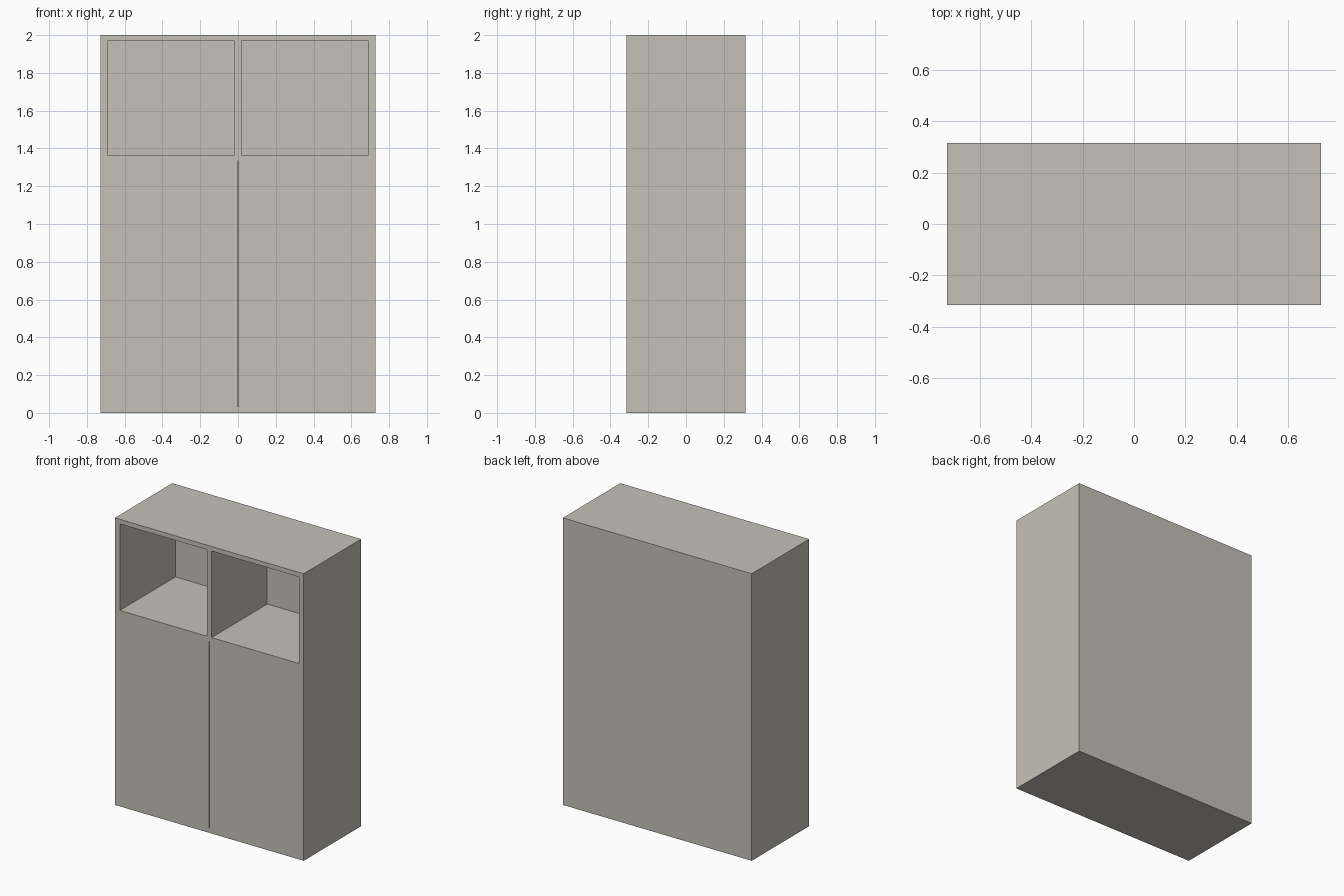
import bpy

if "Cube" in bpy.data.objects:
    bpy.data.objects.remove(bpy.data.objects["Cube"])

W, D, H = 0.728, 0.316, 2.0      # half width, half depth, height
INNER = 0.69                     # inner face of the side panels
BACK = 0.296                     # inner face of the back panel
DOOR_BACK = -0.28                # inner face of the doors

paint = bpy.data.materials.new("warm grey laminate")
paint.diffuse_color = (0.56, 0.535, 0.48, 1)
paint.use_nodes = True
paint.node_tree.nodes["Principled BSDF"].inputs["Base Color"].default_value = paint.diffuse_color


def box(name, lo, hi):
    """Box spanning two opposite corners."""
    mid = [(a + b) / 2 for a, b in zip(lo, hi)]
    bpy.ops.mesh.primitive_cube_add(size=1, location=mid)
    ob = bpy.context.object
    ob.name = name
    ob.scale = [b - a for a, b in zip(lo, hi)]
    bpy.ops.object.transform_apply(location=True, rotation=False, scale=True)
    ob.data.materials.append(paint)
    return ob


def cut(target, lo, hi):
    """Subtract a box from the target and discard the cutter."""
    cutter = box("cutter", lo, hi)
    cutter.hide_render = True
    mod = target.modifiers.new("cut", 'BOOLEAN')
    mod.operation = 'DIFFERENCE'
    mod.solver = 'EXACT'
    mod.object = cutter
    bpy.context.view_layer.objects.active = target
    bpy.ops.object.modifier_apply(modifier=mod.name)
    bpy.data.objects.remove(cutter)


# Cabinet body
cabinet = box("cabinet", (-W, -D, 0), (W, D, H))

# Two open cubbies at the top, either side of a divider
for x0, x1 in ((-INNER, -0.018), (0.018, INNER)):
    cut(cabinet, (x0, -D - 0.1, 1.365), (x1, BACK, 1.968))

# Closed storage space behind the doors
cut(cabinet, (-INNER, DOOR_BACK, 0.035), (INNER, BACK, 1.333))

# Narrow gap between the two flush doors
cut(cabinet, (-0.003, -D - 0.1, 0.035), (0.003, DOOR_BACK + 0.05, 1.333))
